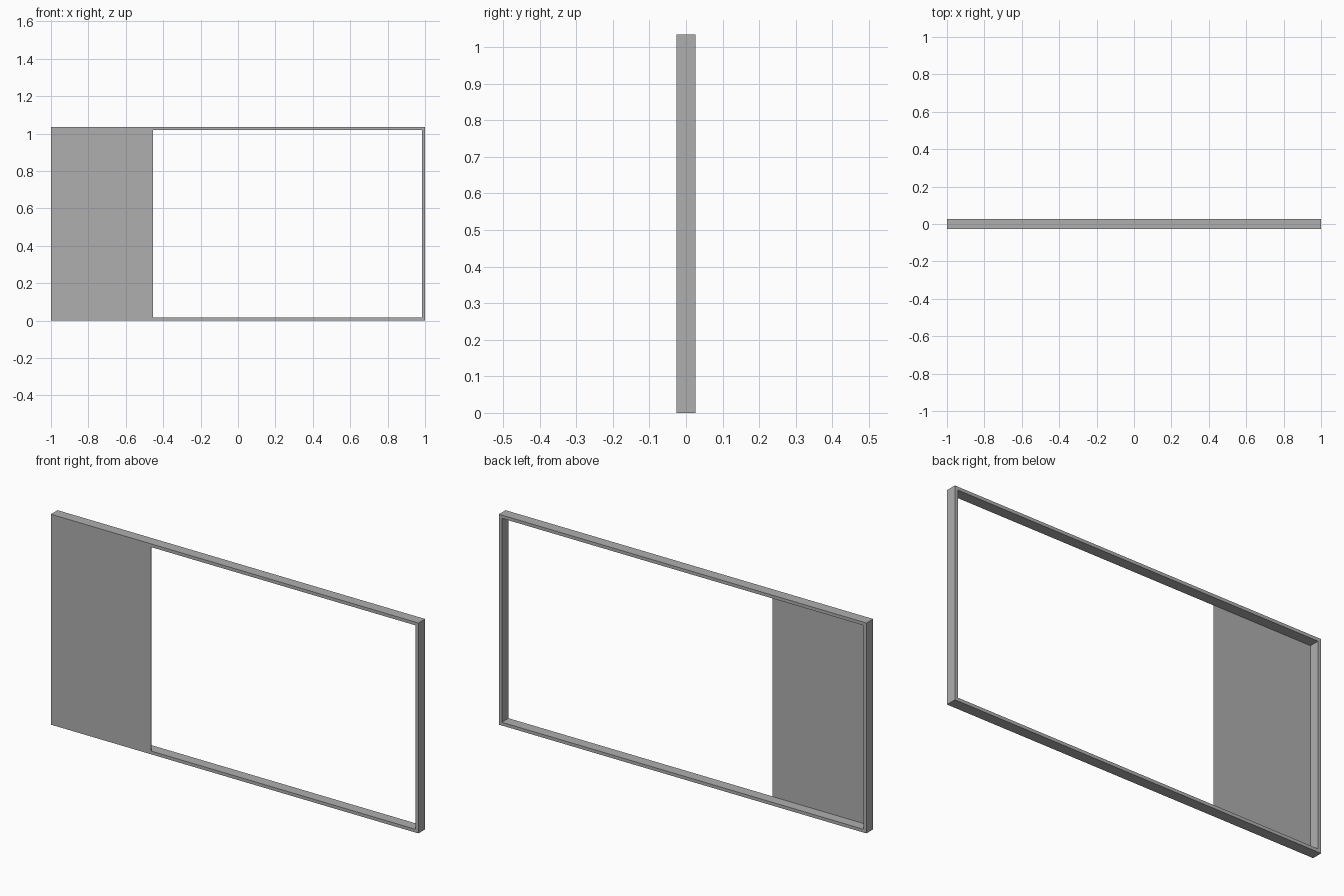
import bpy

cube = bpy.data.objects.get("Cube")
if cube:
    bpy.data.objects.remove(cube, do_unlink=True)

WIDTH, HEIGHT, DEPTH = 2.0, 1.035, 0.052
BAR = 0.016            # frame bar thickness
PANEL_EDGE = -0.455    # inner edge of the solid panel
SHEET = 0.002          # panel thickness

grey = bpy.data.materials.new("plain_grey")
grey.use_nodes = True
colour = (0.43, 0.43, 0.43, 1)
grey.diffuse_color = colour
grey.node_tree.nodes["Principled BSDF"].inputs["Base Color"].default_value = colour


def box(name, low, high):
    """Flat-shaded box between two corners."""
    bpy.ops.mesh.primitive_cube_add(size=1)
    obj = bpy.context.object
    obj.name = name
    for v in obj.data.vertices:
        v.co = [lo if c < 0 else hi for c, lo, hi in zip(v.co, low, high)]
    obj.data.materials.append(grey)
    return obj


side, front, back = WIDTH / 2, -DEPTH / 2, DEPTH / 2

# Horizontal bars run the full width
for name, z in (("bottom_bar", 0), ("top_bar", HEIGHT - BAR)):
    box(name, (-side, front, z), (side, back, z + BAR))

# Upright bars fit between them
for name, x in (("right_bar", -side), ("left_bar", side - BAR)):
    box(name, (x, front, BAR), (x + BAR, back, HEIGHT - BAR))

# Thin panel flush with the front of the frame
box("front_panel", (-side + BAR, front, BAR),
    (PANEL_EDGE, front + SHEET, HEIGHT - BAR))
